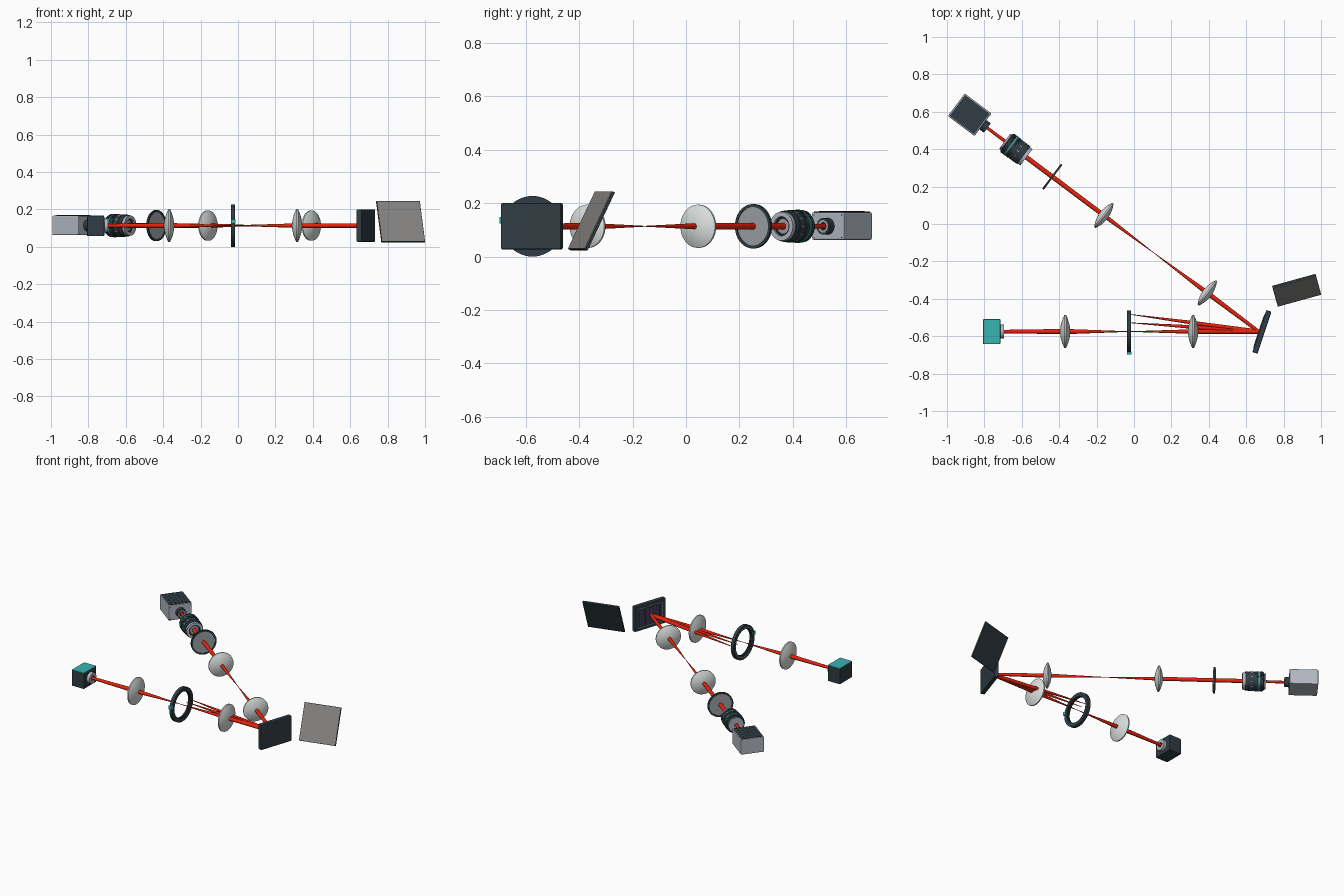
import bpy, bmesh, math
from mathutils import Matrix, Vector

if "Cube" in bpy.data.objects:
    bpy.data.objects.remove(bpy.data.objects["Cube"])


def mat(name, r, g, b):
    m = bpy.data.materials.new(name)
    m.diffuse_color = (r, g, b, 1)
    m.use_nodes = True
    m.node_tree.nodes["Principled BSDF"].inputs["Base Color"].default_value = m.diffuse_color
    return m


SLATE = mat("dark slate", 0.03, 0.046, 0.056)
BLACK = mat("soft black", 0.014, 0.019, 0.022)
TEAL = mat("teal", 0.04, 0.46, 0.46)
RED = mat("beam red", 0.85, 0.018, 0.004)
GLASS = mat("pale glass", 0.71, 0.75, 0.74)
METAL = mat("light metal", 0.45, 0.48, 0.54)
GREY = mat("mid grey", 0.34, 0.37, 0.40)
SCREEN = mat("screen grey", 0.24, 0.235, 0.23)
VIOLET = mat("dark violet", 0.06, 0.045, 0.11)

# Optical frames: local x runs along the beam, local z is up
Z, Y = 0.1135, -0.575
MAIN = Matrix.Translation((0.003, Y, Z))
ARM = Matrix.Translation((0.667, Y, Z)) @ Matrix.Rotation(math.radians(143.13), 4, 'Z')
MODULATOR = Matrix.Translation((0.684, Y - 0.002, Z)) @ Matrix.Rotation(math.radians(161.57), 4, 'Z')
h = Vector((0.964, 0.266, 0)).normalized()
v = Vector((-0.128, 0.42, 0.9))
v = (v - h * v.dot(h)).normalized()
n = h.cross(v)
PANEL = Matrix.Translation((0.87, -0.356, 0.135)) @ Matrix((n, h, v)).transposed().to_4x4()


def finish(name, bm, frame, m):
    bmesh.ops.recalc_face_normals(bm, faces=bm.faces)
    me = bpy.data.meshes.new(name)
    bm.to_mesh(me)
    bm.free()
    me.materials.append(m)
    ob = bpy.data.objects.new(name, me)
    ob.matrix_world = frame
    bpy.context.collection.objects.link(ob)
    return ob


def add_box(bm, c, s, spin=0):
    """Box of size s at c, then turned about local x."""
    M = Matrix.Rotation(spin, 4, 'X') @ Matrix.Translation(c) @ Matrix.Diagonal((*s, 1))
    bmesh.ops.create_cube(bm, size=1, matrix=M)


def box(name, frame, c, s, m, bevel=0):
    bm = bmesh.new()
    add_box(bm, c, s)
    ob = finish(name, bm, frame, m)
    if bevel:
        mod = ob.modifiers.new("edge", 'BEVEL')
        mod.width, mod.segments = bevel, 2
    return ob


def lathe(name, frame, prof, m, seg=48, closed=False):
    """Spin (x, radius) points about local x."""
    bm = bmesh.new()
    rings = []
    for x, r in prof:
        if r == 0:
            rings.append([bm.verts.new((x, 0, 0))] * seg)
        else:
            rings.append([bm.verts.new((x, r * math.cos(a), r * math.sin(a)))
                          for a in (2 * math.pi * i / seg for i in range(seg))])
    pairs = list(zip(rings, rings[1:])) + ([(rings[-1], rings[0])] if closed else [])
    for A, B in pairs:
        for i in range(seg):
            j = (i + 1) % seg
            bm.faces.new(list(dict.fromkeys((A[i], A[j], B[j], B[i]))))
    ob = finish(name, bm, frame, m)
    for p in ob.data.polygons:
        p.use_smooth = True
    ob.data.set_sharp_from_angle(angle=math.radians(35))
    return ob


def disc(name, frame, x0, x1, r, m):
    return lathe(name, frame, [(x0, 0), (x0, r), (x1, r), (x1, 0)], m)


def tube(name, frame, x0, x1, ri, ro, m):
    return lathe(name, frame, [(x0, ri), (x0, ro), (x1, ro), (x1, ri)], m, closed=True)


def lens(name, frame, x, r, half):
    edge, k = 0.004, 8
    radii = [r * math.sin(math.pi / 2 * i / k) for i in range(k + 1)]
    arc = [(edge + (half - edge) * (1 - (q / r) ** 2), q) for q in radii]
    prof = [(x - d, q) for d, q in arc] + [(x + d, q) for d, q in reversed(arc)]
    lathe(name, frame, prof, GLASS)


def beam(name, frame, pts):
    lathe(name, frame, [(pts[0][0], 0)] + pts + [(pts[-1][0], 0)], RED, 20)


# Laser source with teal lid and short nozzle
box("laser_body", MAIN, (-0.764, 0, -0.003), (0.092, 0.134, 0.106), SLATE, 0.004)
box("laser_lid", MAIN, (-0.764, 0, 0.0515), (0.09, 0.132, 0.005), TEAL, 0.001)
tube("laser_nozzle", MAIN, -0.72, -0.697, 0.016, 0.037, METAL)
disc("laser_window", MAIN, -0.72, -0.703, 0.018, BLACK)

# Lenses on both beam paths
for i, x in enumerate((-0.371, 0.313)):
    lens(f"main_lens_{i + 1}", MAIN, x, 0.089, 0.027)
for i, x in enumerate((0.344, 1.035)):
    lens(f"arm_lens_{i + 1}", ARM, x, 0.081, 0.026)

# Graduated ring with pale ticks on the source side and a small side knob
RING = MAIN @ Matrix.Translation((-0.029, 0, 0))
tube("ring_mount", RING, -0.011, 0.011, 0.089, 0.1135, SLATE)
tube("ring_inner_lip", RING, -0.006, 0.006, 0.085, 0.091, BLACK)
ticks = bmesh.new()
for i in range(36):
    add_box(ticks, (-0.0112, 0, 0.096), (0.001, 0.003, 0.010), 2 * math.pi * i / 36)
finish("ring_ticks", ticks, RING, GLASS)
box("ring_knob", RING, (0, -0.115, 0.022), (0.025, 0.018, 0.024), TEAL, 0.002)

# Modulator: housing, rim, display and fine display lines
box("modulator_housing", MODULATOR, (0, 0, 0), (0.029, 0.237, 0.173), SLATE, 0.005)
box("modulator_rim", MODULATOR, (0.0145, 0, 0), (0.004, 0.19, 0.132), GREY)
box("modulator_bezel", MODULATOR, (0.0155, 0, 0), (0.004, 0.182, 0.124), SLATE)
box("modulator_display", MODULATOR, (0.0165, 0, 0), (0.004, 0.164, 0.106), VIOLET)
lines = bmesh.new()
for i in range(-5, 6):
    add_box(lines, (0.0187, i * 0.014, 0), (0.0006, 0.0012, 0.1))
finish("display_lines", lines, MODULATOR, SLATE)

# Tilted panel
box("panel_back", PANEL, (-0.003, 0, 0), (0.01, 0.241, 0.241), SLATE, 0.001)
box("panel_face", PANEL, (0.003, 0, 0), (0.004, 0.236, 0.236), SCREEN)

# Filter disc on the arm
tube("filter_rim", ARM, 1.374, 1.385, 0.072, 0.083, SLATE)
disc("filter_disc", ARM, 1.376, 1.383, 0.073, GREY)

# Objective barrel with stepped rings, teal band and fine knurling
tube("objective_front_lip", ARM, 1.553, 1.572, 0.036, 0.054, METAL)
tube("objective_recess", ARM, 1.562, 1.575, 0.028, 0.038, BLACK)
disc("objective_glass", ARM, 1.564, 1.574, 0.03, GREY)
lathe("objective_body", ARM, [(1.57, 0), (1.57, 0.058), (1.588, 0.060), (1.588, 0.057),
                              (1.592, 0.057), (1.592, 0.060), (1.625, 0.060), (1.625, 0.057),
                              (1.629, 0.057), (1.629, 0.060), (1.682, 0.060), (1.687, 0.054),
                              (1.687, 0)], SLATE)
tube("objective_band", ARM, 1.652, 1.659, 0.055, 0.0625, TEAL)
tube("objective_rear", ARM, 1.685, 1.697, 0.012, 0.05, METAL)
knurl, marks = bmesh.new(), bmesh.new()
for i in range(48):
    a = 2 * math.pi * i / 48
    add_box(knurl, (1.671, 0, 0.06), (0.016, 0.003, 0.003), a)
    add_box(knurl, (1.640, 0, 0.06), (0.016, 0.003, 0.003), a)
    if i % 4 == 0:
        add_box(marks, (1.609, 0, 0.06), (0.012, 0.003, 0.001), a)
finish("objective_knurl", knurl, ARM, SLATE)
finish("objective_marks", marks, ARM, GLASS)

# Camera with lightly ribbed top plate, screws and mount
CAM = ARM @ Matrix.Translation((1.932, 0, 0))
box("camera_body", CAM, (0, 0, 0.001), (0.178, 0.151, 0.103), METAL, 0.005)
box("camera_top_plate", CAM, (0, 0, 0.053), (0.164, 0.138, 0.004), SLATE)
ribs, screws = bmesh.new(), bmesh.new()
for i in range(-2, 3):
    add_box(ribs, (0, i * 0.024, 0.0555), (0.152, 0.003, 0.002))
for sy in (-1, 1):
    for sz in (-1, 1):
        add_box(screws, (-0.0892, sy * 0.064, sz * 0.042), (0.001, 0.004, 0.004))
finish("camera_ribs", ribs, CAM, SLATE)
finish("camera_screws", screws, CAM, SLATE)
tube("camera_mount", CAM, -0.117, -0.088, 0.02, 0.031, SLATE)
tube("camera_mount_ring", CAM, -0.1185, -0.112, 0.014, 0.024, GREY)
disc("camera_sensor", CAM, -0.109, -0.087, 0.021, BLACK)

# Beams
beam("main_beam", MAIN, [(-0.71, 0.009), (-0.371, 0.014), (-0.03, 0.0015),
                         (0.313, 0.012), (0.664, 0.012)])
for i, y in enumerate((0.047, 0.092)):
    length = math.hypot(0.69, y)
    F = Matrix.Translation((0.667, Y, Z)) @ Matrix.Rotation(math.atan2(y, -0.69), 4, 'Z')
    beam(f"side_beam_{i + 1}", F, [(0, 0.011), (0.35, 0.010), (length, 0.0015)])
beam("arm_beam", ARM, [(0, 0.009), (0.344, 0.013), (0.70, 0.0015), (1.035, 0.012),
                       (1.565, 0.013)])
beam("camera_beam", ARM, [(1.69, 0.009), (1.825, 0.008)])
